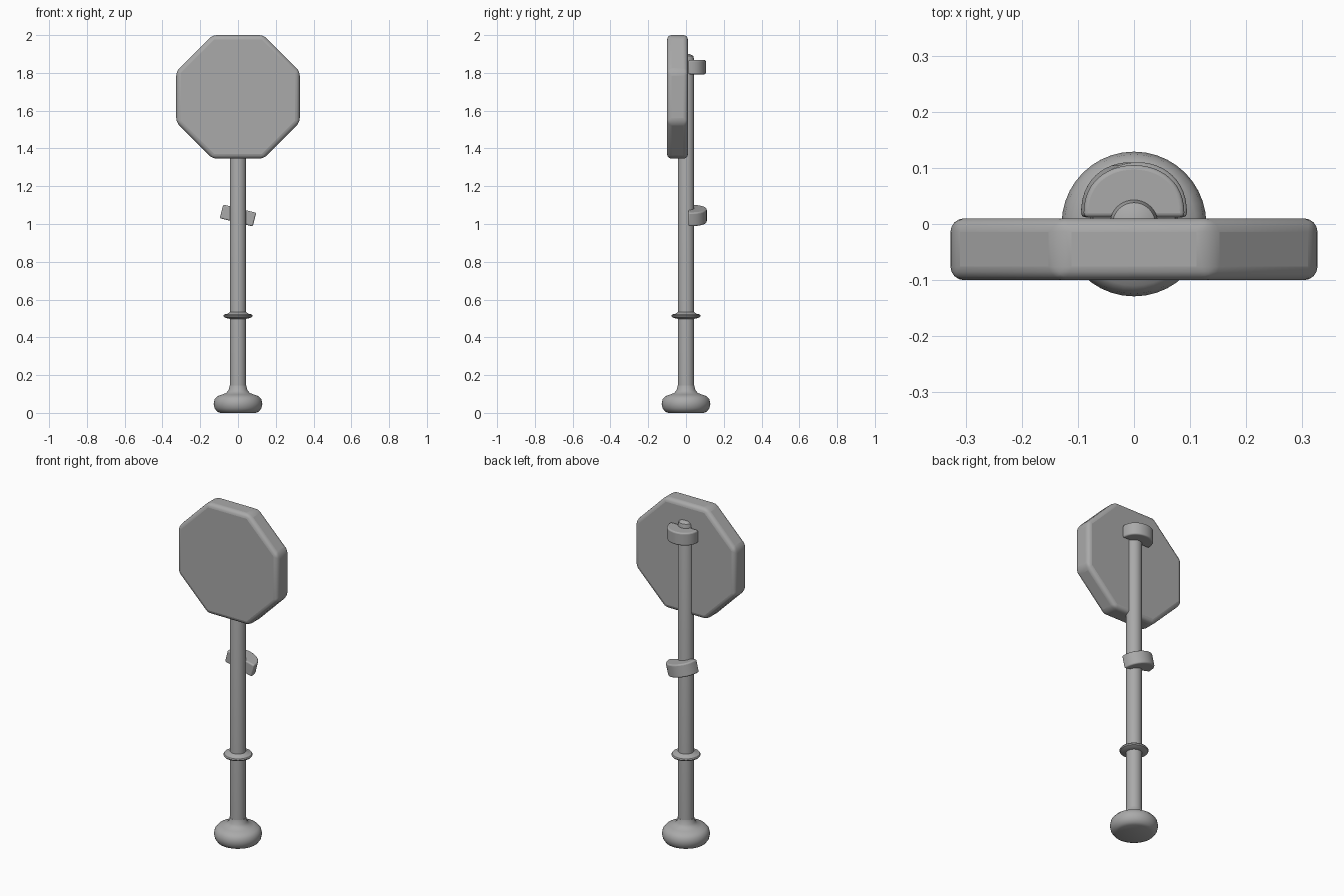
import bpy, bmesh
from math import pi, sin, cos, radians
from mathutils import Matrix

cube = bpy.data.objects.get("Cube")
if cube:
    bpy.data.objects.remove(cube, do_unlink=True)

grey = bpy.data.materials.new("plain_grey")
grey.use_nodes = True
colour = (0.4, 0.4, 0.4, 1)
grey.diffuse_color = colour
grey.node_tree.nodes["Principled BSDF"].inputs["Base Color"].default_value = colour


def finish(name, bm, bevel=0, angle=40):
    bmesh.ops.recalc_face_normals(bm, faces=bm.faces)
    mesh = bpy.data.meshes.new(name)
    bm.to_mesh(mesh)
    bm.free()
    mesh.materials.append(grey)
    obj = bpy.data.objects.new(name, mesh)
    bpy.context.collection.objects.link(obj)
    if bevel:
        mod = obj.modifiers.new("rounded_edges", "BEVEL")
        mod.width = bevel
        mod.segments = 4
        mod.limit_method = "ANGLE"
        mod.angle_limit = radians(40)
    bpy.ops.object.select_all(action="DESELECT")
    obj.select_set(True)
    bpy.context.view_layer.objects.active = obj
    bpy.ops.object.shade_smooth_by_angle(angle=radians(angle))
    return obj


def lathe(name, profile, sides=40):
    """Closed solid turned around the z axis from (radius, height) points."""
    bm = bmesh.new()
    rings = [[bm.verts.new((r * cos(2 * pi * i / sides), r * sin(2 * pi * i / sides), z))
              for i in range(sides)] for r, z in profile]
    for low, high in zip(rings, rings[1:]):
        for i in range(sides):
            j = (i + 1) % sides
            bm.faces.new((low[i], low[j], high[j], high[i]))
    bm.faces.new(rings[0])
    bm.faces.new(rings[-1])
    return finish(name, bm)


def prism(name, outline, depth, matrix, bevel):
    """Extrude a flat outline along its local z axis, then place it."""
    bm = bmesh.new()
    face = bm.faces.new([bm.verts.new((x, y, -depth / 2)) for x, y in outline])
    new = bmesh.ops.extrude_face_region(bm, geom=[face])["geom"]
    bmesh.ops.translate(bm, vec=(0, 0, depth),
                        verts=[v for v in new if isinstance(v, bmesh.types.BMVert)])
    bmesh.ops.transform(bm, matrix=matrix, verts=bm.verts)
    return finish(name, bm, bevel)


# Post with a rounded tip behind the panel
lathe("post", [(0.043, 0.05), (0.043, 1.87), (0.038, 1.89), (0.02, 1.9)])

# Round foot flaring into the post
lathe("foot", [(0.095, 0), (0.112, 0.008), (0.124, 0.025), (0.129, 0.048),
               (0.124, 0.072), (0.11, 0.088), (0.085, 0.097), (0.062, 0.106),
               (0.05, 0.12), (0.044, 0.145)])

# Thin collar on the post
lathe("collar", [(0.043, 0.498), (0.062, 0.502), (0.075, 0.508), (0.078, 0.515),
                 (0.074, 0.521), (0.055, 0.525), (0.043, 0.535)])

# Eight-sided panel with softened edges
corner = 0.327 / cos(pi / 8)
octagon = [(corner * cos(pi / 8 + i * pi / 4), corner * sin(pi / 8 + i * pi / 4))
           for i in range(8)]
prism("panel", octagon, 0.11,
      Matrix.Translation((0, -0.045, 1.673)) @ Matrix.Rotation(pi / 2, 4, "X"), 0.024)

# Half-round clamps on the back of the post
for name, height, reach, width, tilt in (("upper_clamp", 1.83, 0.105, 0.09, 0),
                                         ("middle_clamp", 1.045, 0.11, 0.09, 14)):
    outline = [(width * cos(pi * i / 24), 0.012 + (reach - 0.012) * sin(pi * i / 24) ** 0.8)
               for i in range(25)]
    prism(name, outline, 0.075,
          Matrix.Translation((0, 0, height)) @ Matrix.Rotation(radians(tilt), 4, "Y"), 0.008)
